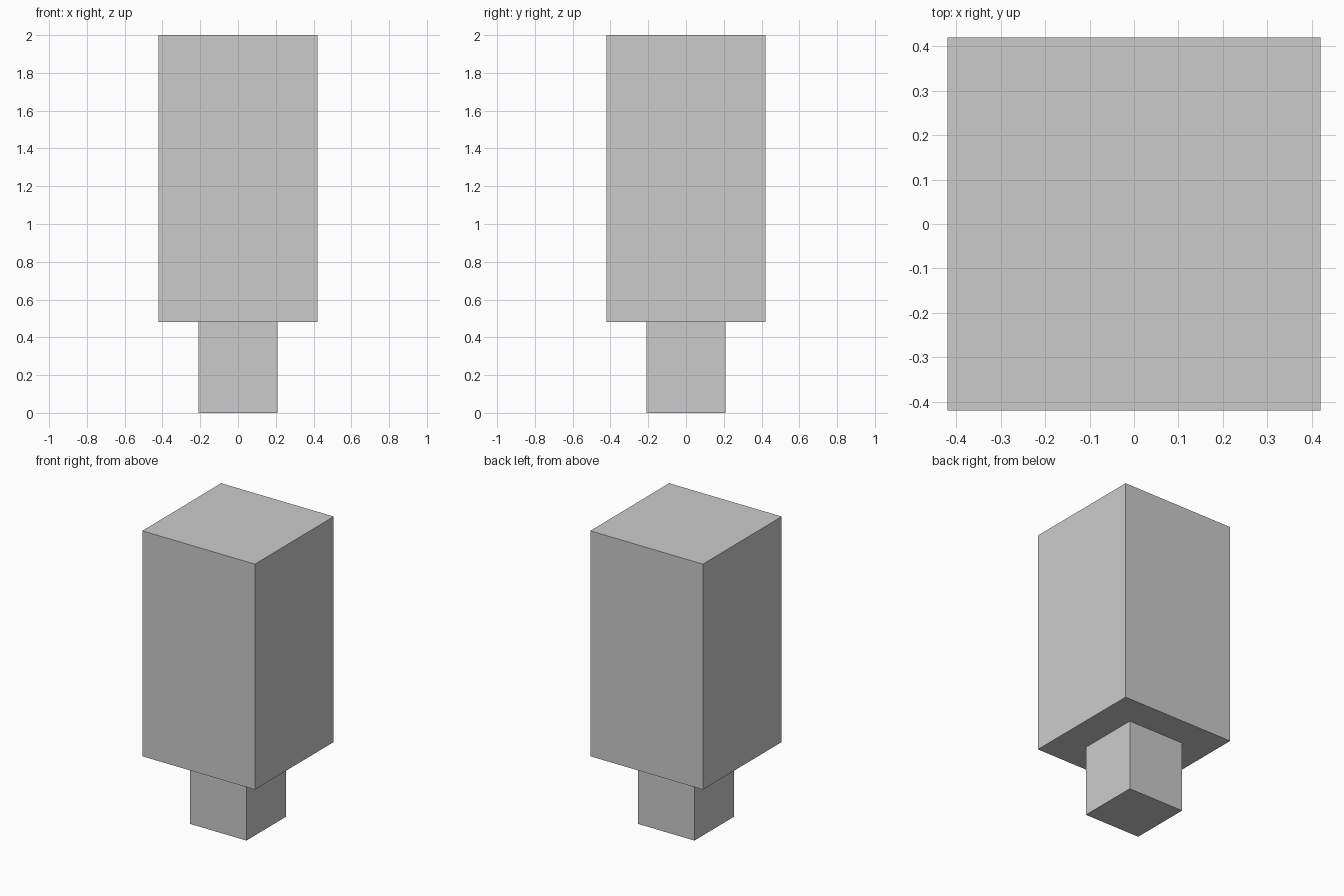
import bpy

if "Cube" in bpy.data.objects:
    bpy.data.objects.remove(bpy.data.objects["Cube"])


def add_block(name, width, z_bottom, z_top):
    """Square block centred on the z axis between two heights."""
    bpy.ops.mesh.primitive_cube_add(size=1, location=(0, 0, (z_bottom + z_top) / 2))
    block = bpy.context.object
    block.name = name
    block.scale = (width, width, z_top - z_bottom)
    bpy.ops.object.transform_apply(location=False, rotation=False, scale=True)
    return block


# Narrow square stem standing on the ground
add_block("lower_stem", 0.42, 0.0, 0.48)

# Wide tall block on top of the stem
add_block("upper_block", 0.84, 0.48, 2.0)
